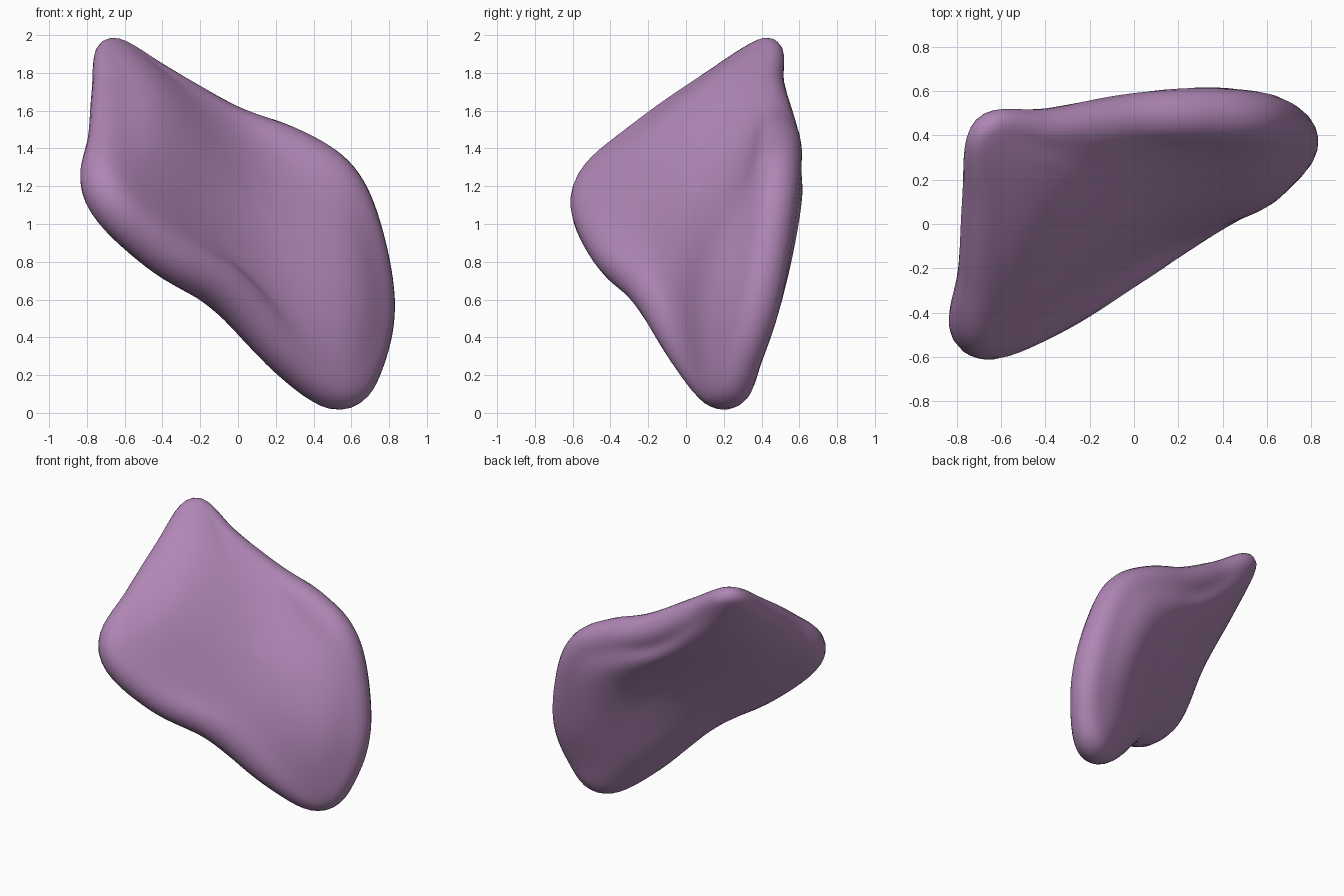
import bpy
import bmesh
import math
from mathutils import Vector

cube = bpy.data.objects.get("Cube")
if cube:
    bpy.data.objects.remove(cube, do_unlink=True)

# Centre line of the rounded rim: x, y, z and rim radius, clockwise from the top tip
RIM = [
    (-.675, .435, 1.935, .065), (-.4, .425, 1.74, .1), (-.05, .47, 1.52, .12),
    (.25, .49, 1.4, .13), (.5, .48, 1.25, .13), (.63, .45, 1, .13),
    (.71, .38, .6, .13), (.67, .29, .3, .12), (.54, .205, .13, .13),
    (.27, .04, .31, .13), (-.06, -.17, .66, .14), (-.4, -.38, .87, .14),
    (-.7, -.485, 1.17, .135), (-.69, -.22, 1.45, .11), (-.68, .12, 1.7, .1),
]
STEPS = 8
RINGS = 14
ARC = 10
FRONT = Vector((.65, -.55, .5))


def closed_spline(points, steps):
    """Smooth closed curve through the points, in any number of dimensions."""
    points = [Vector(p) for p in points]
    count = len(points)
    result = []
    for i in range(count):
        a, b, c, d = (points[(i + k) % count] for k in (-1, 0, 1, 2))
        for s in range(steps):
            t = s / steps
            result.append(b + (c - a) * (t / 2)
                          + (a * 2 - b * 5 + c * 4 - d) * (t * t / 2)
                          + (b * 3 - a - c * 3 + d) * (t ** 3 / 2))
    return result


def inner_ring(rim, r):
    """Ring of a smooth membrane stretched across the rim, at radius r."""
    count = len(rim)
    weights = [(1 - r * r) / (1 - 2 * r * math.cos(math.tau * k / count) + r * r)
               for k in range(count)]
    total = sum(weights)
    ring = []
    for i in range(count):
        point = Vector((0, 0, 0, 0))
        for k, weight in enumerate(weights):
            point += rim[(i + k) % count] * (weight / total)
        ring.append(point)
    return ring


def skin(bm, loops):
    """Join neighbouring closed loops of vertices with quads."""
    for one, two in zip(loops, loops[1:]):
        for i in range(len(one)):
            j = (i + 1) % len(one)
            bm.faces.new((one[i], one[j], two[j], two[i]))


def bulge(r, place, side):
    """Extra thickness: two front lobes with a valley between, one back swelling."""
    if side > 0:
        lobes = .02 + .05 * math.cos(2 * math.tau * (place - 14) / len(RIM))
    else:
        lobes = .04 + .03 * math.cos(math.tau * (place - 4) / len(RIM))
    return (1 - r * r) * (.04 + 4 * r * r * lobes)


# Middle sheet, used to get the offset directions
rim = closed_spline(RIM, STEPS)
radii = [(k + 1) / (RINGS + 1) for k in range(RINGS)]
rings = [inner_ring(rim, r) for r in radii] + [rim]
sheet = bmesh.new()
loops = [[sheet.verts.new(p.xyz) for p in ring] for ring in rings]
skin(sheet, loops)
sheet.faces.new(loops[0])
bmesh.ops.recalc_face_normals(sheet, faces=sheet.faces)
sheet.normal_update()
flip = 1 if sum(f.normal.dot(FRONT) * f.calc_area() for f in sheet.faces) > 0 else -1
normals = [[v.normal * flip for v in loop] for loop in loops]
sheet.free()


def face_loop(k, side):
    """Loop k of the sheet, pushed out to the front or the back."""
    return [p.xyz + n * side * (p.w + bulge(radii[k], i / STEPS, side))
            for i, (p, n) in enumerate(zip(rings[k], normals[k]))]


def rim_loop(angle):
    """Loop round the rounded rim; the angle runs from front to back."""
    loop = []
    count = len(rim)
    for i, (p, n) in enumerate(zip(rim, normals[-1])):
        along = rim[(i + 1) % count].xyz - rim[i - 1].xyz
        out = n.cross(along).normalized()
        if out.dot(p.xyz - rings[-3][i].xyz) < 0:
            out = -out
        loop.append(p.xyz + (n * math.cos(angle) + out * math.sin(angle)) * p.w)
    return loop


# Closed body: front face, rounded rim, back face
layers = [face_loop(k, 1) for k in range(RINGS)]
layers += [rim_loop(math.pi * k / ARC) for k in range(ARC + 1)]
layers += [face_loop(k, -1) for k in reversed(range(RINGS))]
bm = bmesh.new()
loops = [[bm.verts.new(p) for p in layer] for layer in layers]
skin(bm, loops)
for loop in (loops[0], loops[-1]):
    middle = bm.verts.new(sum((v.co for v in loop), Vector()) / len(loop))
    for i in range(len(loop)):
        bm.faces.new((loop[i - 1], loop[i], middle))
for _ in range(6):
    bmesh.ops.smooth_vert(bm, verts=bm.verts, factor=.4,
                          use_axis_x=True, use_axis_y=True, use_axis_z=True)
bmesh.ops.recalc_face_normals(bm, faces=bm.faces)

mesh = bpy.data.meshes.new("curved_body")
bm.to_mesh(mesh)
bm.free()
body = bpy.data.objects.new("curved_body", mesh)
bpy.context.collection.objects.link(body)
for polygon in mesh.polygons:
    polygon.use_smooth = True

# Muted purple surface
purple = bpy.data.materials.new("muted_purple")
purple.use_nodes = True
colour = (.43, .24, .46, 1)
purple.diffuse_color = colour
for node in purple.node_tree.nodes:
    if node.type == 'BSDF_PRINCIPLED':
        node.inputs["Base Color"].default_value = colour
mesh.materials.append(purple)
